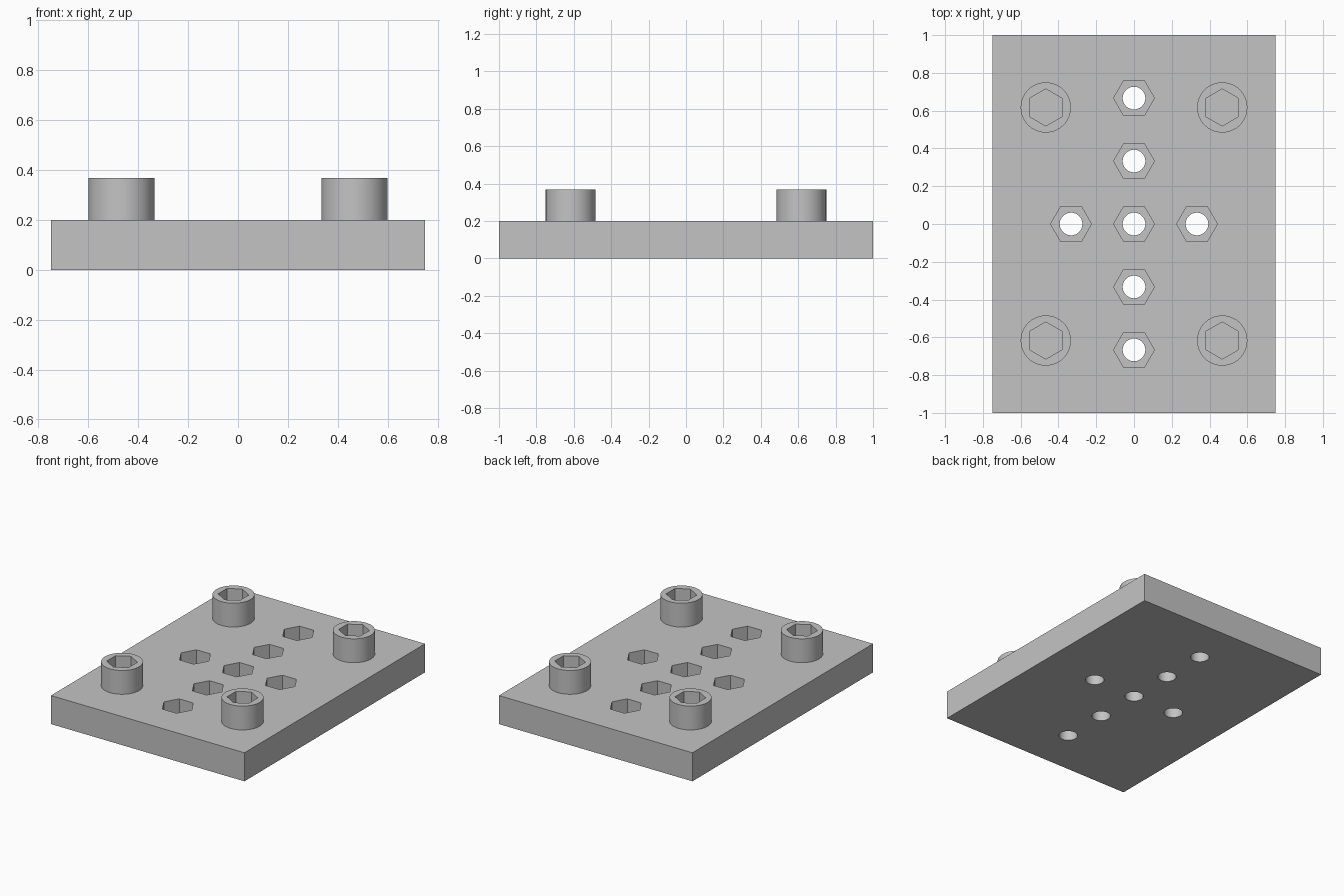
import bpy
import math

if "Cube" in bpy.data.objects:
    bpy.data.objects.remove(bpy.data.objects["Cube"], do_unlink=True)

PLATE_TOP = 0.2
BOSS_TOP = 0.367
NUT_FLOOR = 0.1
PITCH = 1 / 3

grey = bpy.data.materials.new("plain grey")
grey.use_nodes = True
colour = (0.55, 0.55, 0.55, 1)
grey.diffuse_color = colour
grey.node_tree.nodes["Principled BSDF"].inputs["Base Color"].default_value = colour


def prism(name, sides, radius, x, y, bottom, top, turn=0):
    """Upright prism or cylinder between two heights."""
    bpy.ops.mesh.primitive_cylinder_add(
        vertices=sides, radius=radius, depth=top - bottom,
        location=(x, y, (bottom + top) / 2), rotation=(0, 0, turn))
    obj = bpy.context.object
    obj.name = name
    obj.data.materials.append(grey)
    bpy.ops.object.transform_apply(location=True, rotation=True, scale=True)
    return obj


def cut(target, cutter):
    """Subtract the cutter, then discard it."""
    cutter.hide_render = True
    mod = target.modifiers.new("cut", "BOOLEAN")
    mod.operation = "DIFFERENCE"
    mod.solver = "EXACT"
    mod.object = cutter
    bpy.context.view_layer.objects.active = target
    bpy.ops.object.modifier_apply(modifier=mod.name)
    bpy.data.objects.remove(cutter, do_unlink=True)


def smooth(obj):
    bpy.ops.object.select_all(action="DESELECT")
    obj.select_set(True)
    bpy.context.view_layer.objects.active = obj
    bpy.ops.object.shade_smooth_by_angle(angle=math.radians(30))


# Base plate
bpy.ops.mesh.primitive_cube_add(size=1, location=(0, 0, PLATE_TOP / 2))
plate = bpy.context.object
plate.name = "base_plate"
plate.scale = (1.5, 2, PLATE_TOP)
bpy.ops.object.transform_apply(location=True, rotation=True, scale=True)
plate.data.materials.append(grey)

# Bolt holes with hexagonal nut pockets, laid out as a cross
spots = [(0, i * PITCH) for i in range(-2, 3)] + [(-PITCH, 0), (PITCH, 0)]
for x, y in spots:
    cut(plate, prism("nut_cutter", 6, 0.108, x, y, NUT_FLOOR, 0.3, math.radians(30)))
    cut(plate, prism("hole_cutter", 48, 0.06, x, y, -0.1, NUT_FLOOR + 0.05))
smooth(plate)

# Corner bosses with hexagonal sockets
for side, sx in (("left", 1), ("right", -1)):
    for end, sy in (("front", -1), ("back", 1)):
        x, y = sx * 0.467, sy * 0.617
        boss = prism(f"{end}_{side}_boss", 64, 0.133, x, y, PLATE_TOP, BOSS_TOP)
        cut(boss, prism("socket_cutter", 6, 0.098, x, y, 0.1, 0.5))
        smooth(boss)
